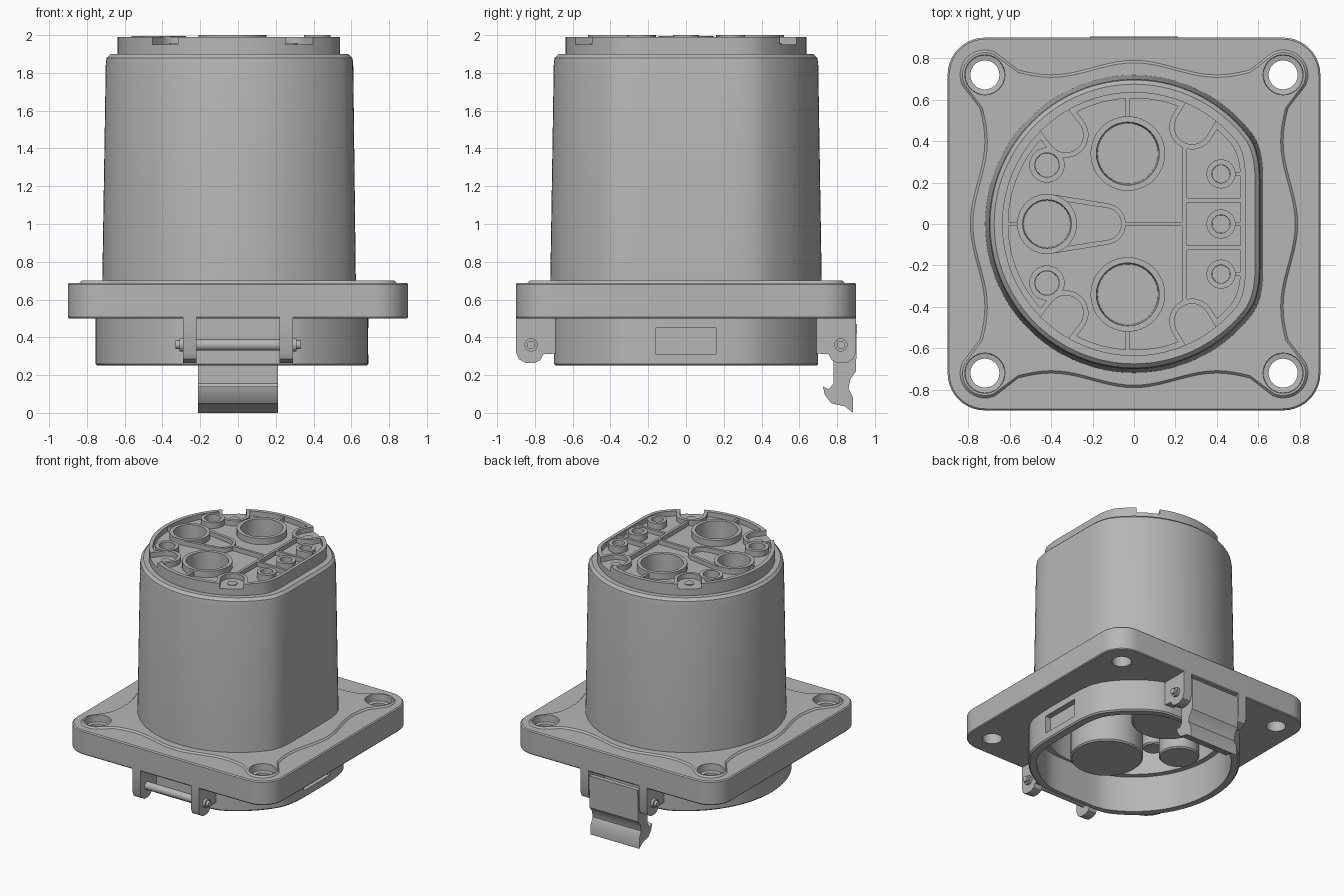
import bpy, bmesh
from math import sin, cos, pi, radians, atan2, acos, hypot

old = bpy.data.objects.get("Cube")
if old:
    bpy.data.objects.remove(old, do_unlink=True)

grey = bpy.data.materials.new("mid_grey")
grey.use_nodes = True
GREY = (0.47, 0.47, 0.47, 1)
grey.diffuse_color = GREY
grey.node_tree.nodes["Principled BSDF"].inputs["Base Color"].default_value = GREY

cutters = []
parts = []


# ---- outlines ----
def smin(a, b, k=0.05):
    h = max(k - abs(a - b), 0) / k
    return min(a, b) - h * h * k / 4


def d_shape(r, flat, side=9, n=128):
    """Circle with a softened flat at +x and optional flats at both y sides."""
    pts = []
    for i in range(n):
        a = 2 * pi * i / n
        rho = smin(r, flat / max(cos(a), 1e-3), 0.06)
        rho = smin(rho, side / max(abs(sin(a)), 1e-3), 0.03)
        pts.append((rho * cos(a), rho * sin(a)))
    return pts


def arc(cx, cy, r, a0, a1, n):
    return [(cx + r * cos(a0 + (a1 - a0) * i / n), cy + r * sin(a0 + (a1 - a0) * i / n))
            for i in range(n + 1)]


def circle(x, y, r, n=40):
    return arc(x, y, r, 0, 2 * pi, n)[:-1]


def rounded_square(h, r):
    pts = []
    for k in range(4):
        a = k * pi / 2 + pi / 4
        s, t = (1 if cos(a) > 0 else -1), (1 if sin(a) > 0 else -1)
        pts += arc(s * (h - r), t * (h - r), r, k * pi / 2, (k + 1) * pi / 2, 10)
    return pts


def hull(x0, y0, r0, x1, y1, r1):
    """Two circles joined by their outer tangents."""
    a = atan2(y1 - y0, x1 - x0)
    b = acos((r0 - r1) / hypot(x1 - x0, y1 - y0))
    return arc(x0, y0, r0, a + b, a + 2 * pi - b, 24) + arc(x1, y1, r1, a - b, a + b, 16)


def wavy_outline(grow):
    """Wavy sides that flare out around the four screw holes."""
    quarter = []
    for i in range(29):
        t = 0.56 - 0.04 * i
        quarter.append((t, 0.755 + grow + 0.035 * cos(pi * t / 0.4)))
    quarter += arc(-0.72, 0.72, 0.12 + grow, radians(65), radians(205), 16)
    pts = []
    for k in range(4):
        for x, y in quarter:
            for _ in range(k):
                x, y = -y, x
            pts.append((x, y))
    return pts


# ---- builders ----
def loft(name, sections, axis="z", cutter=False):
    """Skin equal-length outlines stacked along an axis and cap both ends."""
    bm = bmesh.new()
    rings = []
    for pts, h in sections:
        rings.append([bm.verts.new((p, q, h) if axis == "z" else (h, p, q)) for p, q in pts])
    n = len(rings[0])
    for lo, hi in zip(rings, rings[1:]):
        for i in range(n):
            bm.faces.new((lo[i], lo[(i + 1) % n], hi[(i + 1) % n], hi[i]))
    bm.faces.new(rings[0][::-1])
    bm.faces.new(rings[-1])
    bmesh.ops.recalc_face_normals(bm, faces=bm.faces)
    me = bpy.data.meshes.new(name)
    bm.to_mesh(me)
    bm.free()
    me.materials.append(grey)
    ob = bpy.data.objects.new(name, me)
    bpy.context.collection.objects.link(ob)
    ob.hide_render = cutter
    (cutters if cutter else parts).append(ob)
    return ob


def prism(name, pts, a, b, axis="z", cutter=False):
    return loft(name, [(pts, a), (pts, b)], axis, cutter)


def box(name, x0, x1, y0, y1, z0, z1, cutter=False):
    return prism(name, [(x0, y0), (x1, y0), (x1, y1), (x0, y1)], z0, z1, "z", cutter)


def cut(ob, *tools):
    bpy.context.view_layer.objects.active = ob
    for tool in tools:
        mod = ob.modifiers.new("cut", "BOOLEAN")
        mod.operation = "DIFFERENCE"
        mod.solver = "EXACT"
        mod.object = tool
        bpy.ops.object.modifier_apply(modifier=mod.name)


# ---- housing: tapered body, flange, lower collar ----
body = loft("body", [(d_shape(0.72, 0.625), 0.6), (d_shape(0.70, 0.61), 1.85),
                     (d_shape(0.695, 0.605), 1.88), (d_shape(0.675, 0.585), 1.9)])
flange = loft("flange", [(rounded_square(0.895, 0.175), 0.5), (rounded_square(0.9, 0.18), 0.507),
                         (rounded_square(0.9, 0.18), 0.68), (rounded_square(0.892, 0.172), 0.688)])
pad = loft("flange_raised_pad", [(wavy_outline(0), 0.65), (wavy_outline(0), 0.688),
                                 (wavy_outline(-0.012), 0.7)])
collar = loft("collar", [(d_shape(0.745, 0.68, 0.69), 0.25), (d_shape(0.755, 0.69, 0.70), 0.26),
                         (d_shape(0.755, 0.69, 0.70), 0.54)])
cavity = loft("cavity_cutter", [(d_shape(0.695, 0.625, 0.66), 0.2), (d_shape(0.69, 0.62, 0.655), 0.53),
                                (d_shape(0.65, 0.56, 0.645), 0.531), (d_shape(0.64, 0.55, 0.635), 1.1)],
              cutter=True)
window = box("window_cutter", 0.645, 0.8, -0.16, 0.16, 0.31, 0.45, True)
for ob in (body, flange, pad, collar):
    cut(ob, cavity)
cut(collar, window)
for sx in (-1, 1):
    for sy in (-1, 1):
        x, y = 0.72 * sx, 0.72 * sy
        bore = loft("screw_hole_cutter", [(circle(x, y, r), z) for r, z in
                    ((0.07, 0.4), (0.07, 0.64), (0.095, 0.645), (0.1, 0.8))], cutter=True)
        cut(flange, bore)
        cut(pad, bore)

# ---- contact insert on top ----
insert = prism("insert", d_shape(0.637, 0.54), 1.88, 1.99)
pocket = prism("pocket_cutter", d_shape(0.607, 0.515), 1.95, 2.1, cutter=True)
screws = [(-0.33, 0.43), (-0.33, -0.43), (0.28, 0.47), (0.28, -0.47)]
notches = []
for x, y in screws:
    far = (x * 1.7, y * 1.7)
    cut(pocket, prism("notch_wall_cutter", hull(x, y, 0.11, *far, 0.109), 1.9, 2.2, cutter=True))
    notches.append(prism("notch_cutter", hull(x, y, 0.085, *far, 0.084), 1.951, 2.2, cutter=True))
cut(insert, pocket, *notches)
for x, y in screws:
    prism("insert_screw", circle(x, y, 0.035, 24), 1.94, 1.957)

# contacts: x, y, outer radius, bore radius, top height, lower end, lower radius
contacts = [(-0.03, s * 0.34, 0.18, 0.155, 2.0, 0.45, 0.26) for s in (-1, 1)]
contacts += [(-0.42, 0, 0.145, 0.12, 1.995, 0.45, 0.145)]
contacts += [(-0.42, s * 0.285, 0.085, 0.06, 1.995, 0.65, 0.08) for s in (-1, 1)]
contacts += [(0.42, s * 0.242, 0.07, 0.045, 2.0, 0.6, 0.07) for s in (-1, 0, 1)]
bosses, bores = [], []
for x, y, r, hole, top, low, low_r in contacts:
    bosses.append(prism("contact_boss", circle(x, y, r), 1.92, top))
    bores.append(loft("contact_bore_cutter", [(circle(x, y, hole * 0.94), 1.8),
                      (circle(x, y, hole), 2.1)], cutter=True))
    loft("contact_rear", [(circle(x, y, low_r - 0.01), low), (circle(x, y, low_r), low + 0.01),
                          (circle(x, y, low_r), 1.15)])
for boss, bore in zip(bosses, bores):
    cut(boss, bore)
    cut(insert, bore)
    cut(body, bore)

# teardrop wall around the earth contact
drop = prism("teardrop_wall", hull(-0.42, 0, 0.145, -0.14, 0, 0.1), 1.94, 1.985)
cut(drop, prism("teardrop_cutter", hull(-0.42, 0, 0.12, -0.14, 0, 0.078), 1.9, 2.1, cutter=True))

# dividing ribs
W = 0.01
for y in (-0.115, 0.115):
    box("rib", 0.245, 0.525, y - W, y + W, 1.94, 1.985)
for y in (-0.242, 0, 0.242):
    box("rib", 0.48, 0.525, y - W, y + W, 1.94, 1.985)
box("rib", 0.245 - W, 0.245 + W, -0.39, 0.39, 1.94, 1.985)
box("rib", -0.045, 0.245, -W, W, 1.94, 1.985)
box("rib", -0.62, -0.55, -W, W, 1.94, 1.985)
for s in (-1, 1):
    y0, y1 = sorted((s * 0.505, s * 0.62))
    box("rib", -0.03 - W, -0.03 + W, y0, y1, 1.94, 1.985)

# ---- hinge lugs with pins, front and back ----
lug = [(0.9, 0.51), (0.9, 0.32), (0.885, 0.285), (0.85, 0.265), (0.8, 0.265), (0.77, 0.28),
       (0.755, 0.31), (0.68, 0.315), (0.68, 0.51)]
for s, side in ((-1, "front"), (1, "back")):
    for x0, x1 in ((-0.29, -0.22), (0.22, 0.29)):
        prism(side + "_hinge_lug", [(s * y, z) for y, z in lug], x0, x1, "x")
    prism(side + "_hinge_pin", circle(s * 0.82, 0.36, 0.022, 24), -0.33, 0.33, "x")
    for x0, x1 in ((-0.31, -0.28), (0.28, 0.31)):
        prism(side + "_pin_head", circle(s * 0.82, 0.36, 0.035, 24), x0, x1, "x")
prism("front_hinge_bar", circle(-0.82, 0.36, 0.03, 24), -0.23, 0.23, "x")

# ---- hanging latch at the back ----
latch = [(0.905, 0.47), (0.9, 0.22), (0.87, 0.18), (0.86, 0.13), (0.885, 0.08), (0.885, 0),
         (0.84, 0.035), (0.77, 0.05), (0.735, 0.095), (0.725, 0.14), (0.755, 0.125), (0.78, 0.155),
         (0.78, 0.39), (0.86, 0.41), (0.87, 0.47)]
prism("latch", latch, -0.212, 0.212, "x")

# ---- finish ----
for ob in cutters:
    bpy.data.objects.remove(ob, do_unlink=True)
bpy.ops.object.select_all(action="DESELECT")
for ob in parts:
    ob.select_set(True)
bpy.context.view_layer.objects.active = body
bpy.ops.object.shade_smooth_by_angle(angle=radians(30))
